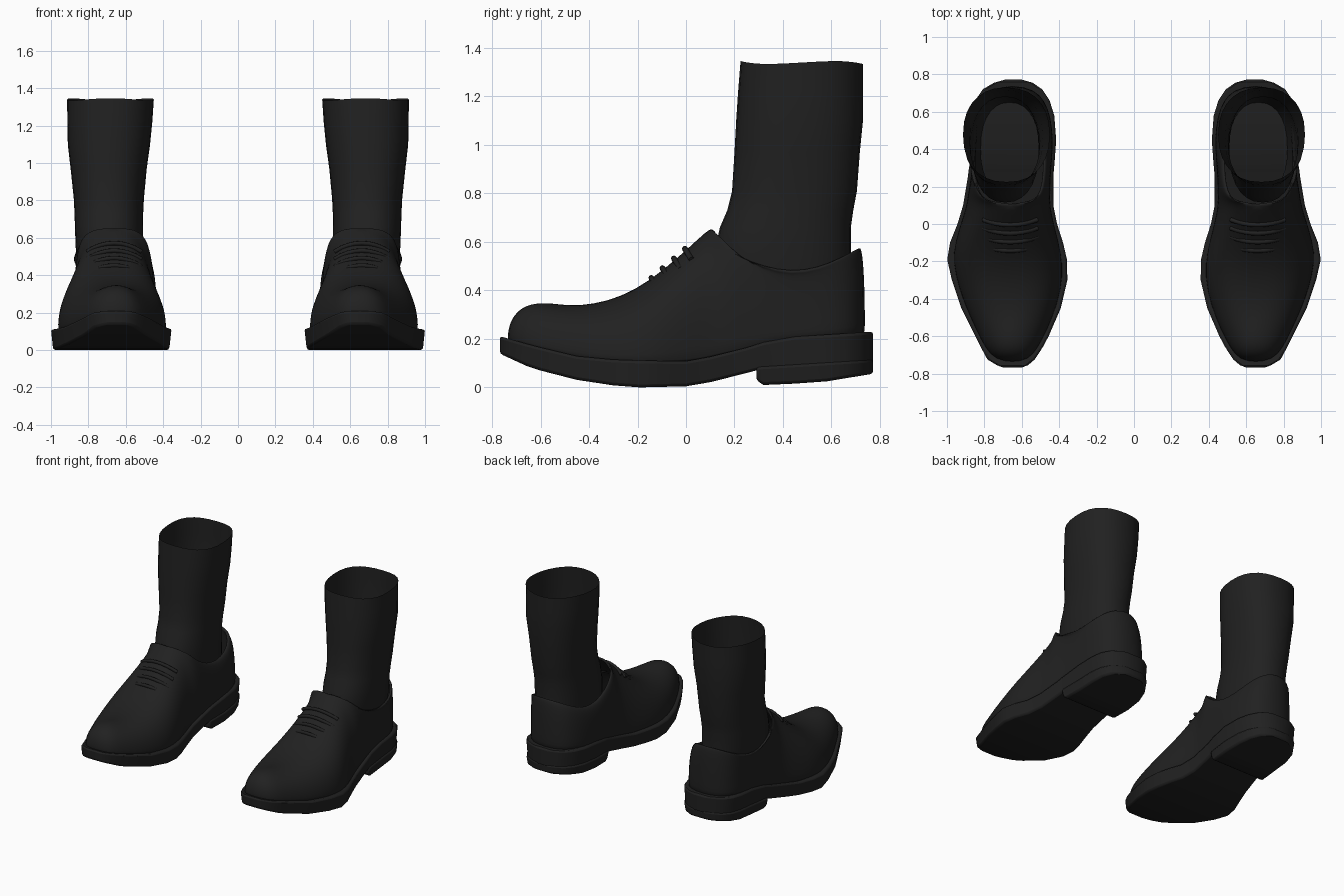
import bpy, bmesh, math

if "Cube" in bpy.data.objects:
    bpy.data.objects.remove(bpy.data.objects["Cube"])

black = bpy.data.materials.new("black leather")
black.diffuse_color = (0.015, 0.015, 0.015, 1)
black.use_nodes = True
black.node_tree.nodes["Principled BSDF"].inputs["Base Color"].default_value = black.diffuse_color

# Sole outline of the right shoe: y, inner x, outer x
OUTLINE = [(-.768, .60, .70), (-.755, .565, .735), (-.725, .53, .785), (-.66, .487, .82), (-.6, .455, .85),
           (-.45, .39, .925), (-.3, .355, .975), (-.19, .357, 1.0), (-.1, .378, .985), (0, .41, .945),
           (.1, .43, .915), (.25, .43, .89), (.29, .427, .885), (.32, .424, .88), (.45, .415, .872),
           (.58, .425, .867), (.66, .45, .85), (.72, .49, .81), (.755, .54, .75), (.772, .60, .69)]
# Heights along y
SOLE_TOP = [(-.77, .212), (-.64, .175), (-.46, .13), (-.27, .112), (.02, .108), (.22, .155), (.38, .205), (.77, .23)]
SOLE_BOTTOM = [(-.77, .14), (-.65, .085), (-.52, .045), (-.36, .013), (-.19, 0), (.02, .005), (.14, .03), (.29, .07), (.77, .1)]
HEEL_BOTTOM = [(.29, .03), (.32, .01), (.55, .02), (.77, .056)]


def at(table, y, col=1):
    """Linear lookup in a table sorted by its first column."""
    if y <= table[0][0]:
        return table[0][col]
    for a, b in zip(table, table[1:]):
        if y <= b[0]:
            f = (y - a[0]) / (b[0] - a[0])
            return a[col] + f * (b[col] - a[col])
    return table[-1][col]


def finish(name, bm, angle=40):
    """Make the right-hand object; modifiers come before the final mirror."""
    bmesh.ops.remove_doubles(bm, verts=bm.verts, dist=.0005)
    bmesh.ops.recalc_face_normals(bm, faces=bm.faces)
    mesh = bpy.data.meshes.new(name)
    bm.to_mesh(mesh)
    bm.free()
    ob = bpy.data.objects.new(name, mesh)
    bpy.context.collection.objects.link(ob)
    mesh.materials.append(black)
    bpy.ops.object.select_all(action='DESELECT')
    ob.select_set(True)
    bpy.context.view_layer.objects.active = ob
    bpy.ops.object.shade_smooth_by_angle(angle=math.radians(angle))
    return ob


def mirror(ob):
    m = ob.modifiers.new("mirror", 'MIRROR')
    m.use_mirror_merge = False


def loft(bm, rings, closed):
    vs = [[bm.verts.new(p) for p in r] for r in rings]
    n = len(vs[0])
    for a, b in zip(vs, vs[1:]):
        for i in range(n if closed else n - 1):
            j = (i + 1) % n
            bm.faces.new((a[i], a[j], b[j], b[i]))
    return vs


def slab(name, rows, bottom, top):
    """Closed slab following the shoe outline."""
    bm = bmesh.new()
    rings = []
    for y, xi, xo in rows:
        b, t = bottom(y), top(y)
        rings.append([(xi, y, t), (xi + .012, y, b), (xo - .012, y, b), (xo, y, t)])
    vs = loft(bm, rings, True)
    bm.faces.new(vs[0])
    bm.faces.new(vs[-1])
    ob = finish(name, bm)
    bev = ob.modifiers.new("soft edge", 'BEVEL')
    bev.width, bev.segments, bev.limit_method = .012, 2, 'ANGLE'
    bev.angle_limit = math.radians(50)
    mirror(ob)


# Sole and heel block
slab("sole", OUTLINE, lambda y: at(SOLE_BOTTOM, y), lambda y: at(SOLE_TOP, y))
slab("heel", [r for r in OUTLINE if r[0] >= .29], lambda y: at(HEEL_BOTTOM, y),
     lambda y: at(SOLE_BOTTOM, y) + .015)

# Upper: columns from the sole edge to the crest or collar
# base y, outer top x, inner top x, top y, top z
COLUMNS = [(-.742, .65, .65, -.59, .347), (-.725, .65, .65, -.575, .348), (-.67, .65, .65, -.54, .347),
           (-.56, .65, .65, -.47, .337), (-.42, .65, .65, -.38, .344), (-.28, .65, .65, -.27, .373),
           (-.15, .655, .655, -.15, .44), (-.03, .66, .66, -.03, .54), (.06, .66, .66, .05, .615),
           (.11, .66, .66, .097, .657), (.16, .75, .57, .105, .65), (.2, .81, .52, .14, .617),
           (.26, .85, .495, .21, .545), (.35, .875, .486, .31, .49), (.45, .88, .484, .43, .465),
           (.57, .868, .493, .55, .487), (.66, .83, .53, .64, .535), (.72, .76, .59, .7, .57),
           (.747, .67, .67, .722, .58)]
bm = bmesh.new()
STEPS = 9
for side in (0, 1):
    cols = []
    for k, (by, txo, txi, ty, tz) in enumerate(COLUMNS):
        row_y = by / .97
        xi, xo = at(OUTLINE, row_y, 1), at(OUTLINE, row_y, 2)
        mid = (xi + xo) / 2
        bx = mid + ((xi, xo)[side] - mid) * .93
        if k in (0, len(COLUMNS) - 1):
            bx = .65
        tx = (txo, txi)[1 - side]
        bz = at(SOLE_TOP, by) - .012
        col = []
        for i in range(STEPS + 1):
            a = i / STEPS * math.pi / 2
            c, s = max(math.cos(a), 0) ** .8, math.sin(a) ** .88
            if i == STEPS:
                c = 0
            col.append((tx + (bx - tx) * c, ty + (by - ty) * c, bz + (tz - bz) * s))
        cols.append(col)
    if side == 0:
        outer_cols = cols
    else:
        inner_cols = cols
# swap tops so each side uses its own collar edge
for cols, pick in ((outer_cols, 2), (inner_cols, 1)):
    for k, col in enumerate(cols):
        tx_now, tx_want, bx = col[-1][0], COLUMNS[k][pick], col[0][0]
        for i, (x, y, z) in enumerate(col):
            c = (x - tx_now) / (bx - tx_now) if abs(bx - tx_now) > 1e-6 else 0
            col[i] = (tx_want + (bx - tx_want) * c, y, z)
    loft(bm, cols, False)
upper = finish("shoe_upper", bm, 60)
sol = upper.modifiers.new("leather", 'SOLIDIFY')
sol.thickness, sol.offset = .018, -1
sub = upper.modifiers.new("smooth", 'SUBSURF')
sub.levels = sub.render_levels = 1
mirror(upper)

# Sock: z, x range, y range
SOCK = [(.22, .51, .82, .16, .65), (.4, .51, .85, .12, .675), (.55, .508, .868, .115, .68), (.66, .508, .872, .14, .68),
        (.73, .507, .874, .17, .69), (.81, .503, .878, .19, .705), (.97, .488, .895, .2, .717),
        (1.1, .47, .91, .207, .73), (1.22, .458, .912, .215, .73), (1.34, .45, .914, .225, .73)]
bm = bmesh.new()
rings = []
for z, x0, x1, y0, y1 in SOCK:
    ring = []
    for i in range(28):
        a = math.tau * i / 28
        c, s = math.cos(a), math.sin(a)
        px = math.copysign(abs(c) ** .88, c)
        py = math.copysign(abs(s) ** .88, s)
        wave = .006 * math.sin(3 * a) if z > 1.3 else 0
        ring.append(((x0 + x1) / 2 + px * (x1 - x0) / 2, (y0 + y1) / 2 + py * (y1 - y0) / 2, z + wave))
    rings.append(ring)
loft(bm, rings, True)
mirror(finish("sock", bm, 60))

# Laces: four arched cords on each instep
curve = bpy.data.curves.new("laces", 'CURVE')
curve.dimensions = '3D'
curve.bevel_depth, curve.bevel_resolution, curve.use_fill_caps = .012, 2, True
for sign in (1, -1):
    for y, z in ((-.143, .452), (-.097, .492), (-.05, .532), (-.005, .572)):
        sp = curve.splines.new('POLY')
        sp.points.add(8)
        for i, p in enumerate(sp.points):
            t = i / 4 - 1
            p.co = (sign * (.662 + .145 * t), y + .028 * t * t, z - .045 * t * t, 1)
curve.materials.append(black)
laces = bpy.data.objects.new("laces", curve)
bpy.context.collection.objects.link(laces)
